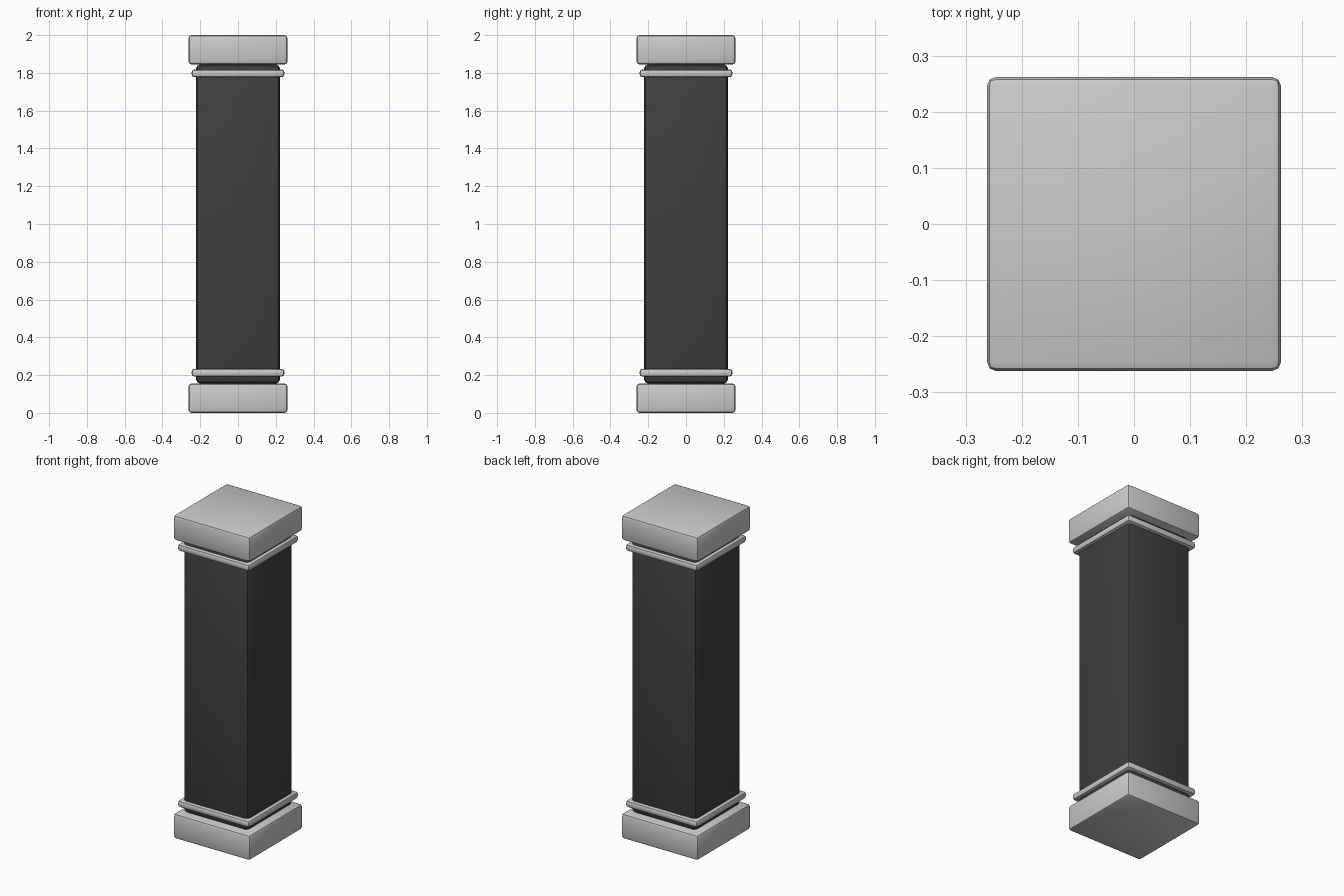
import bpy

if "Cube" in bpy.data.objects:
    bpy.data.objects.remove(bpy.data.objects["Cube"])


def material(name, value):
    m = bpy.data.materials.new(name)
    m.diffuse_color = (value, value, value, 1)
    m.use_nodes = True
    m.node_tree.nodes["Principled BSDF"].inputs["Base Color"].default_value = m.diffuse_color
    return m


stone = material("light grey stone", 0.6)
dark = material("charcoal", 0.05)


def block(name, half, z0, z1, bevel, mat):
    """Square block between two heights with rounded edges."""
    bpy.ops.mesh.primitive_cube_add(size=1, location=(0, 0, (z0 + z1) / 2))
    ob = bpy.context.object
    ob.name = name
    ob.scale = (2 * half, 2 * half, z1 - z0)
    bpy.ops.object.transform_apply(location=False, rotation=False, scale=True)
    mod = ob.modifiers.new("rounded edges", 'BEVEL')
    mod.width = bevel
    mod.segments = 2
    mod.limit_method = 'NONE'
    bpy.ops.object.modifier_apply(modifier=mod.name)
    bpy.ops.object.shade_smooth_by_angle(angle=0.52)
    ob.data.materials.append(mat)
    return ob


# Square shaft
block("shaft", 0.223, 0.155, 1.845, 0.025, dark)

# Plinth, capital and the trim band beside each
block("plinth", 0.262, 0.0, 0.155, 0.016, stone)
block("capital", 0.262, 1.845, 2.0, 0.016, stone)
block("lower_band", 0.245, 0.192, 0.233, 0.014, stone)
block("upper_band", 0.245, 1.777, 1.818, 0.014, stone)
